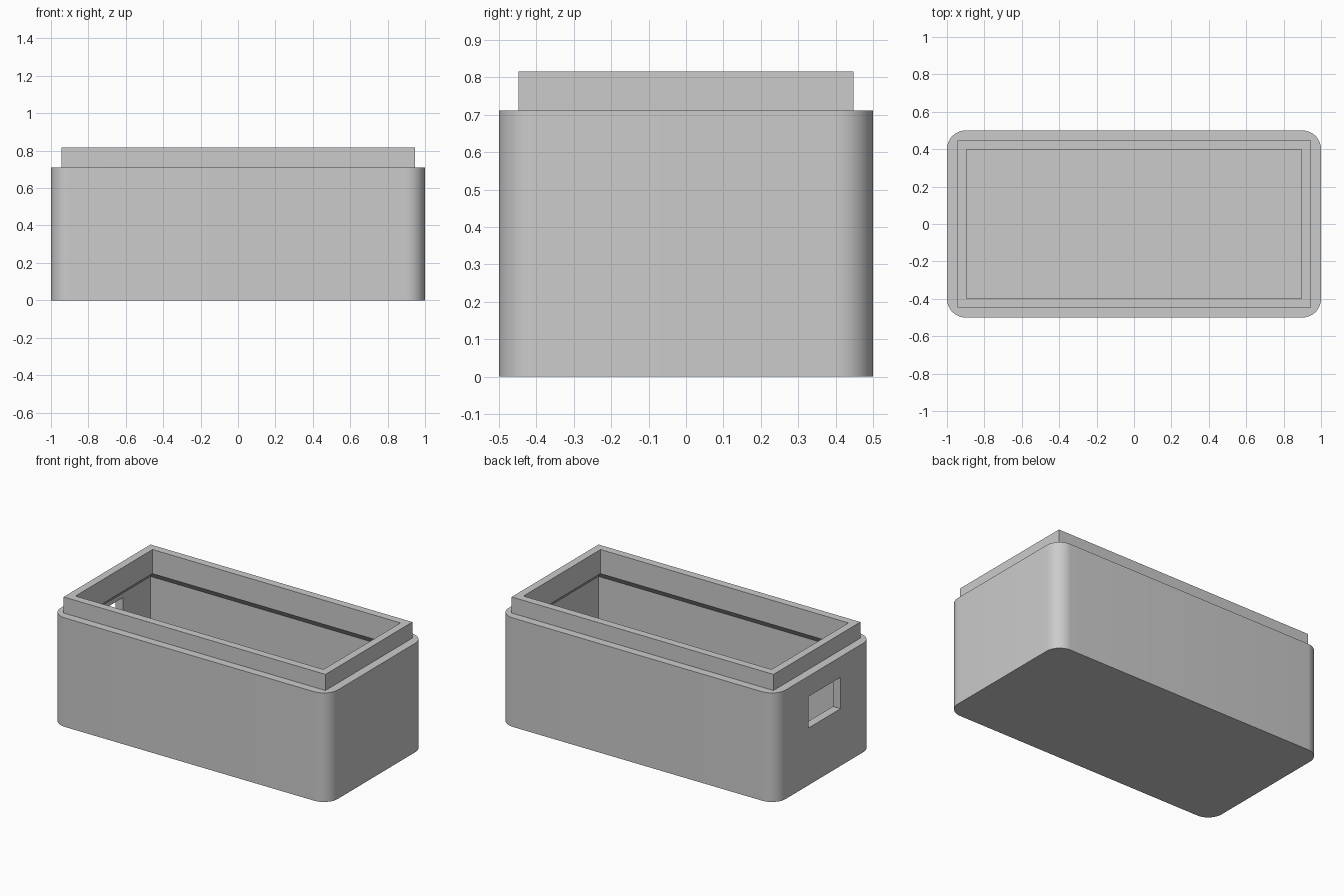
import bpy
import bmesh
import math

cube = bpy.data.objects.get("Cube")
if cube:
    bpy.data.objects.remove(cube, do_unlink=True)

gray = bpy.data.materials.new("light gray plastic")
gray.use_nodes = True
gray.diffuse_color = (0.6, 0.6, 0.6, 1)
gray.node_tree.nodes["Principled BSDF"].inputs["Base Color"].default_value = (0.6, 0.6, 0.6, 1)


def outline(hx, hy, radius=0, steps=12):
    """Rectangle outline, with round corners if a radius is given."""
    if not radius:
        return [(hx, hy), (-hx, hy), (-hx, -hy), (hx, -hy)]
    points = []
    for corner, (sx, sy) in enumerate([(1, 1), (-1, 1), (-1, -1), (1, -1)]):
        for i in range(steps + 1):
            a = math.pi / 2 * (corner + i / steps)
            points.append((sx * (hx - radius) + radius * math.cos(a),
                           sy * (hy - radius) + radius * math.sin(a)))
    return points


def loft(name, sections, offset_x=0):
    """Closed solid through a stack of (height, outline) sections."""
    bm = bmesh.new()
    rings = [[bm.verts.new((x + offset_x, y, z)) for x, y in pts] for z, pts in sections]
    for low, high in zip(rings, rings[1:]):
        n = len(low)
        for i in range(n):
            j = (i + 1) % n
            bm.faces.new((low[i], low[j], high[j], high[i]))
    bm.faces.new(rings[0][::-1])
    bm.faces.new(rings[-1])
    bmesh.ops.recalc_face_normals(bm, faces=bm.faces)
    mesh = bpy.data.meshes.new(name)
    bm.to_mesh(mesh)
    bm.free()
    mesh.materials.append(gray)
    obj = bpy.data.objects.new(name, mesh)
    bpy.context.collection.objects.link(obj)
    return obj


def combine(target, tool, operation):
    """Apply a boolean and discard the tool object."""
    tool.hide_render = True
    bpy.context.view_layer.objects.active = target
    mod = target.modifiers.new(tool.name, 'BOOLEAN')
    mod.operation = operation
    mod.solver = 'EXACT'
    mod.object = tool
    bpy.ops.object.modifier_apply(modifier=mod.name)
    bpy.data.objects.remove(tool, do_unlink=True)


# Outer body with rounded upright corners
body_outline = outline(1, 0.5, 0.1)
box = loft("open_box", [(0, body_outline), (0.711, body_outline)])

# Raised square-cornered rim
rim_outline = outline(0.945, 0.4475)
combine(box, loft("rim", [(0.65, rim_outline), (0.816, rim_outline)]), 'UNION')

# Cavity, narrowing through a chamfer into the rim opening
mouth = outline(0.895, 0.397)
cavity = loft("cavity", [(0.053, rim_outline), (0.608, rim_outline), (0.659, mouth), (0.9, mouth)])
combine(box, cavity, 'DIFFERENCE')

# Window through one end wall
port = outline(0.1, 0.165)
combine(box, loft("port_window", [(0.373, port), (0.578, port)], -1), 'DIFFERENCE')

# Smooth the rounded corners, keep all other edges sharp
bpy.ops.object.select_all(action='DESELECT')
box.select_set(True)
bpy.context.view_layer.objects.active = box
bpy.ops.object.shade_smooth_by_angle(angle=math.radians(30))
